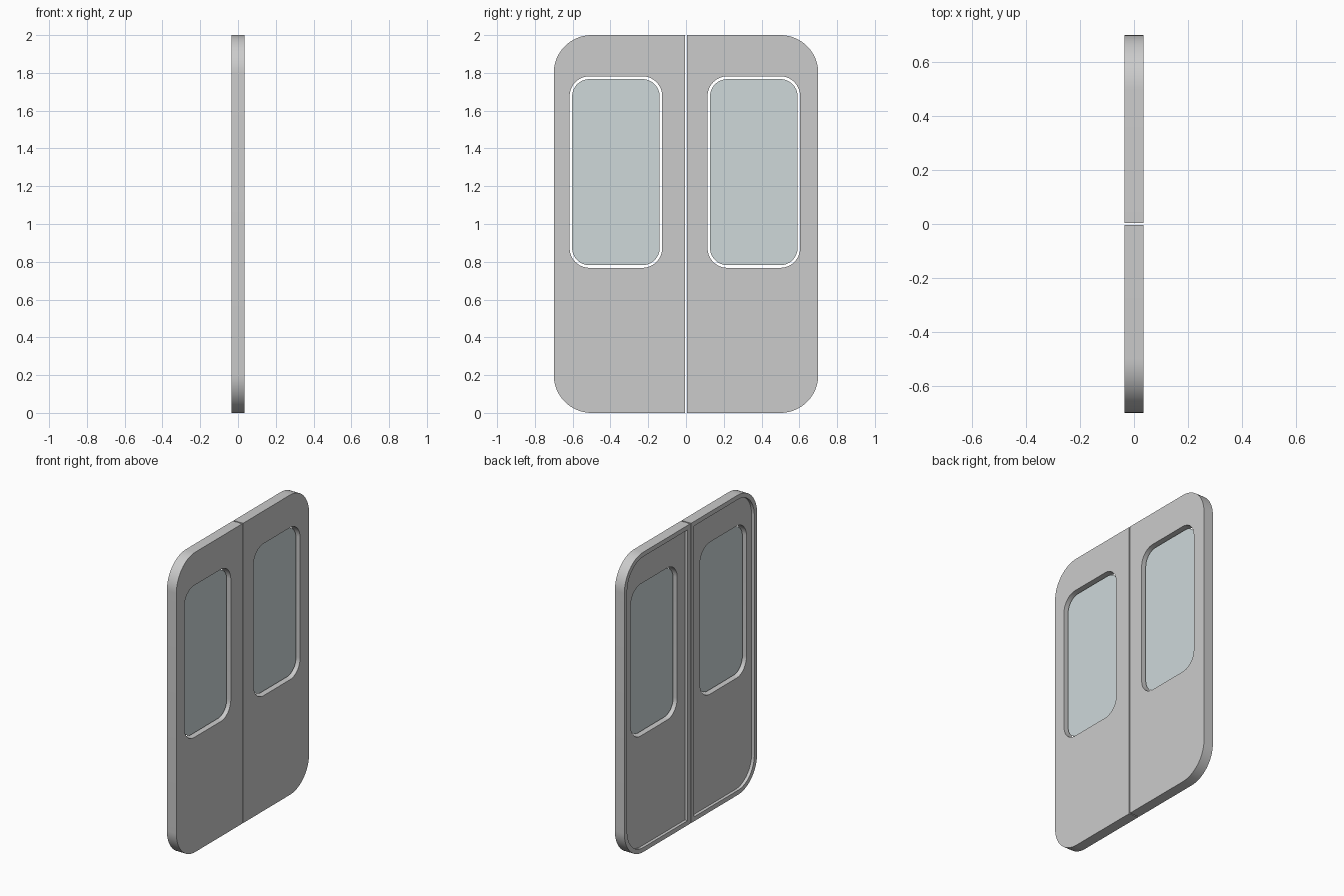
import bpy, bmesh, math

if "Cube" in bpy.data.objects:
    bpy.data.objects.remove(bpy.data.objects["Cube"])

glass = bpy.data.materials.new("window_glass")
glass.diffuse_color = (0.62, 0.69, 0.70, 1)
glass.use_nodes = True
glass.node_tree.nodes["Principled BSDF"].inputs["Base Color"].default_value = glass.diffuse_color


def outline(y0, y1, z0, z1, r_left, r_right, seg=16):
    """Rounded rectangle in the YZ plane; each side has its own radius."""
    pts = []
    for y, z, r, sy, sz, start in ((y1, z0, r_right, -1, 1, 270), (y1, z1, r_right, -1, -1, 0),
                                   (y0, z1, r_left, 1, -1, 90), (y0, z0, r_left, 1, 1, 180)):
        if r == 0:
            pts.append((y, z))
            continue
        for i in range(seg + 1):
            a = math.radians(start + 90 * i / seg)
            pts.append((y + sy * r + r * math.cos(a), z + sz * r + r * math.sin(a)))
    return pts


def slab(name, pts, x0, x1):
    """Solid made by extruding an outline along x."""
    bm = bmesh.new()
    face = bm.faces.new([bm.verts.new((x0, y, z)) for y, z in pts])
    ext = bmesh.ops.extrude_face_region(bm, geom=[face])["geom"]
    bmesh.ops.translate(bm, vec=(x1 - x0, 0, 0),
                        verts=[v for v in ext if isinstance(v, bmesh.types.BMVert)])
    bmesh.ops.recalc_face_normals(bm, faces=bm.faces)
    mesh = bpy.data.meshes.new(name)
    bm.to_mesh(mesh)
    bm.free()
    ob = bpy.data.objects.new(name, mesh)
    bpy.context.collection.objects.link(ob)
    return ob


def smooth(ob):
    bpy.ops.object.select_all(action='DESELECT')
    ob.select_set(True)
    bpy.context.view_layer.objects.active = ob
    bpy.ops.object.shade_smooth_by_angle(angle=math.radians(30))


def cut(ob, cutter):
    bpy.context.view_layer.objects.active = ob
    mod = ob.modifiers.new("cut", 'BOOLEAN')
    mod.operation, mod.solver, mod.object = 'DIFFERENCE', 'EXACT', cutter
    bpy.ops.object.modifier_apply(modifier=mod.name)
    bpy.data.objects.remove(cutter)


T, GAP, RIM, R = 0.035, 0.004, 0.03, 0.2

# side name, leaf y range, corner radii, window centre
for side, y0, y1, rl, rr, wc in (("left", -0.7, -GAP, R, 0, -0.371),
                                 ("right", GAP, 0.7, 0, R, 0.359)):
    # door leaf
    leaf = slab(side + "_door_leaf", outline(y0, y1, 0, 2, rl, rr), -T, T)
    # shallow recess on the inner face, leaving a raised rim
    cut(leaf, slab("recess_cutter", outline(y0 + RIM, y1 - RIM, RIM, 2 - RIM,
                                            max(rl - RIM, 0), max(rr - RIM, 0)), -0.1, -0.015))
    # window opening
    cut(leaf, slab("window_cutter", outline(wc - 0.245, wc + 0.245, 0.768, 1.782, 0.105, 0.105), -0.2, 0.2))
    smooth(leaf)
    # glass pane floating inside the opening
    pane = slab(side + "_window_pane", outline(wc - 0.232, wc + 0.232, 0.782, 1.767, 0.092, 0.092), 0.006, 0.014)
    pane.data.materials.append(glass)
    smooth(pane)
